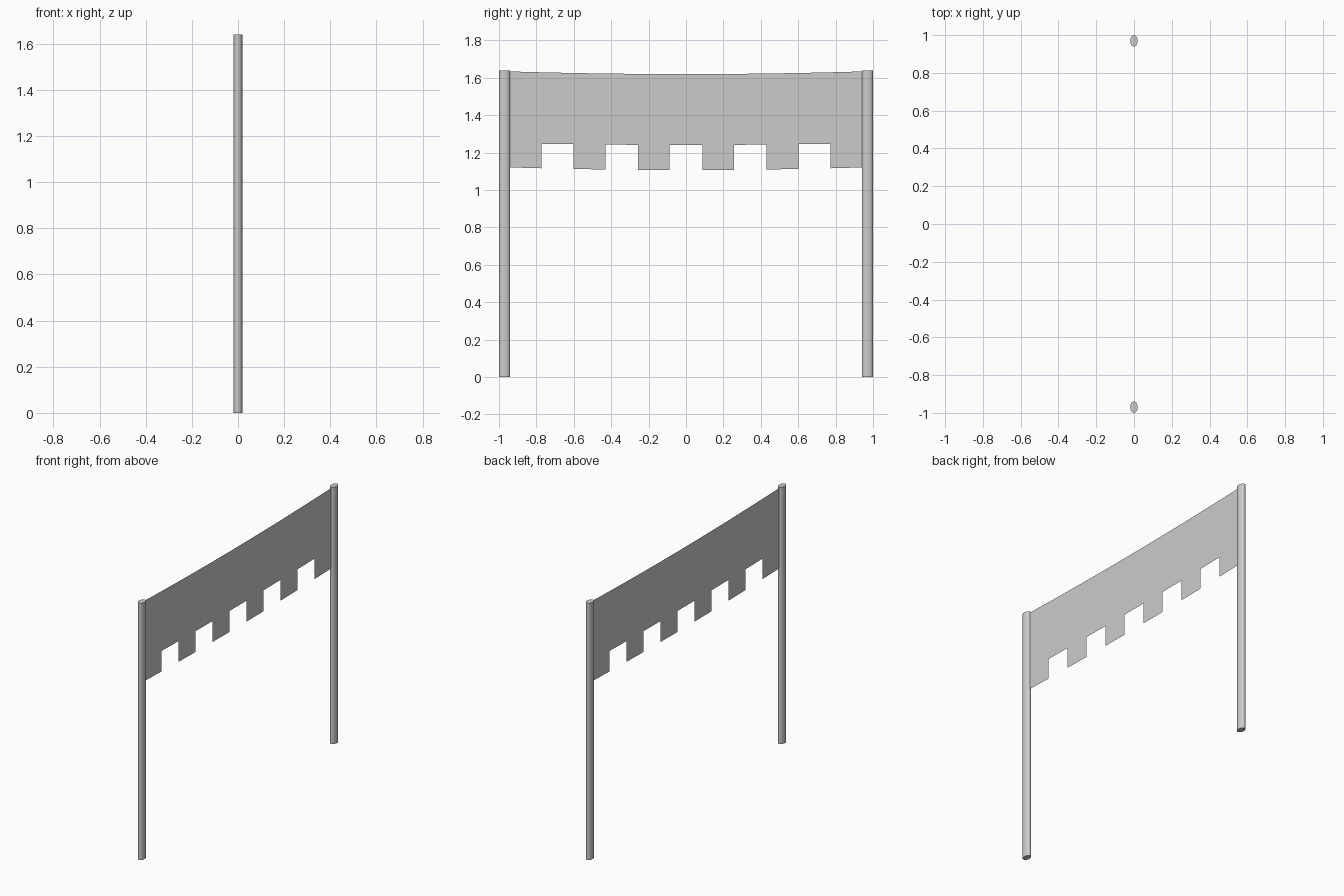
import bpy, bmesh

if "Cube" in bpy.data.objects:
    bpy.data.objects.remove(bpy.data.objects["Cube"])


def sag(y):
    return 0.014 * (y / 0.94) ** 2


# Two oval posts
for side, name in ((-1, "left_post"), (1, "right_post")):
    bpy.ops.mesh.primitive_cylinder_add(vertices=24, radius=1, depth=1.64,
                                        location=(0, side * 0.97, 0.82))
    post = bpy.context.object
    post.name = name
    post.scale = (0.02, 0.03, 1)
    bpy.ops.object.transform_apply(location=False, rotation=False, scale=True)
    bpy.ops.object.shade_smooth_by_angle()

# Thin hanging banner: sagging strips, alternating notch and tab
half = [0.087, 0.257, 0.43, 0.602, 0.773, 0.942]
edges = [-y for y in reversed(half)] + half
bm = bmesh.new()
rows = []
for y in edges:
    s = sag(y)
    rows.append([bm.verts.new((0, y, z + s * k))
                 for z, k in ((1.62, 1), (1.241, 0.7), (1.107, 1))])
for i in range(len(rows) - 1):
    a, b = rows[i], rows[i + 1]
    bm.faces.new((a[0], a[1], b[1], b[0]))
    if i % 2 == 0:
        bm.faces.new((a[1], a[2], b[2], b[1]))
mesh = bpy.data.meshes.new("banner")
bm.to_mesh(mesh)
bm.free()
banner = bpy.data.objects.new("banner", mesh)
bpy.context.collection.objects.link(banner)
